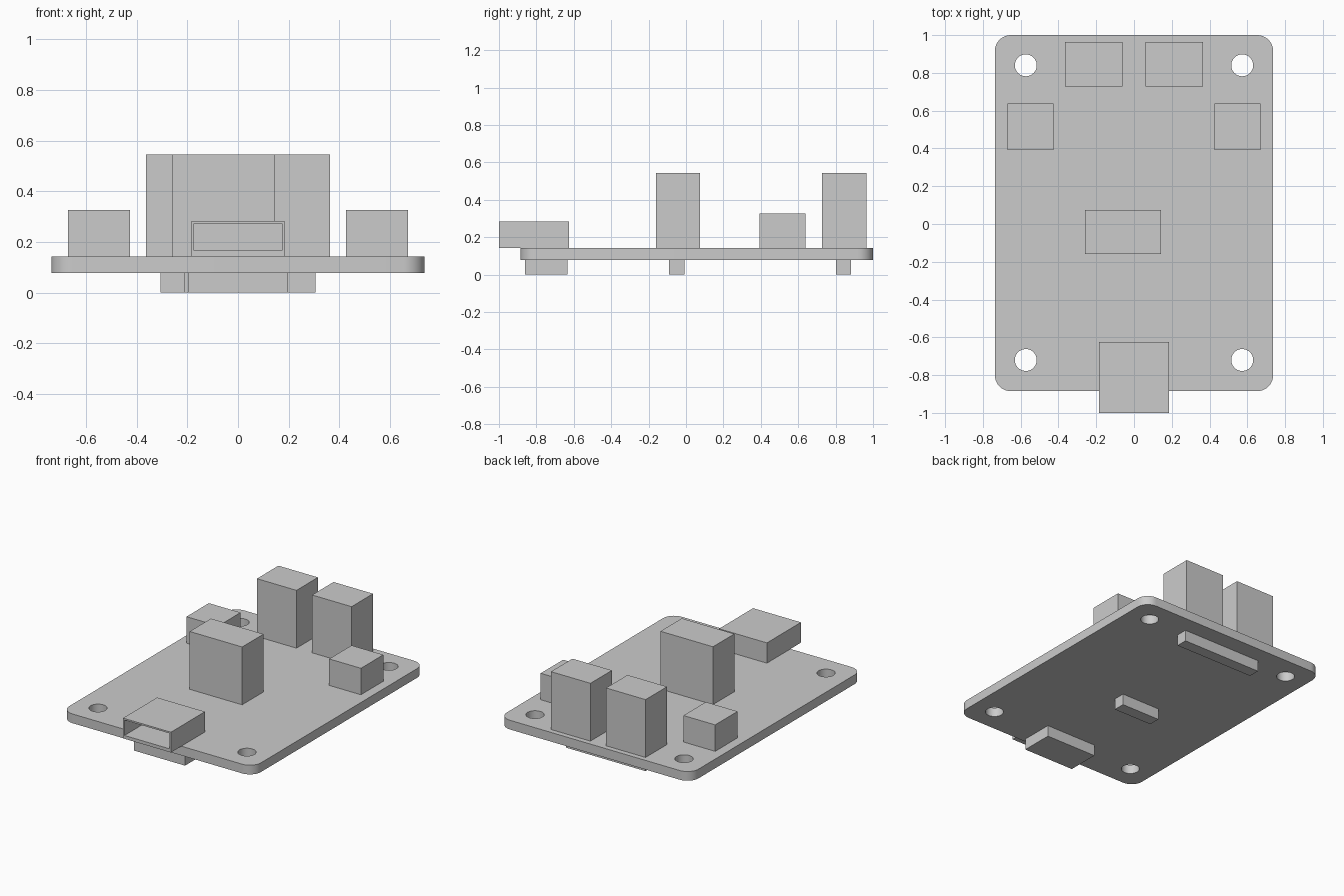
import bpy, bmesh
from math import pi, cos, sin
from mathutils import Vector

old = bpy.data.objects.get("Cube")
if old:
    bpy.data.objects.remove(old, do_unlink=True)

grey = bpy.data.materials.new("plain_grey")
grey.use_nodes = True
grey.diffuse_color = (0.6, 0.6, 0.6, 1)
grey.node_tree.nodes["Principled BSDF"].inputs["Base Color"].default_value = (0.6, 0.6, 0.6, 1)

BOTTOM, TOP = 0.078, 0.142   # board faces


def add_object(name, bm):
    bmesh.ops.recalc_face_normals(bm, faces=bm.faces)
    mesh = bpy.data.meshes.new(name)
    bm.to_mesh(mesh)
    bm.free()
    mesh.materials.append(grey)
    obj = bpy.data.objects.new(name, mesh)
    bpy.context.collection.objects.link(obj)
    return obj


def box_mesh(x, y, z):
    bm = bmesh.new()
    bmesh.ops.create_cube(bm, size=1)
    for v in bm.verts:
        v.co = Vector([lo + (c + 0.5) * (hi - lo) for c, (lo, hi) in zip(v.co, (x, y, z))])
    return bm


def box(name, x, y, z):
    return add_object(name, box_mesh(x, y, z))


def arc(cx, cy, r, start, sweep, steps):
    return [(cx + r * cos(start + sweep * i / steps), cy + r * sin(start + sweep * i / steps))
            for i in range(steps + 1)]


# Circuit board: rounded outline with four mounting holes
HALF_X, FRONT, BACK, R = 0.737, -0.885, 1.0, 0.085
outline = []
corners = [(HALF_X - R, BACK - R), (R - HALF_X, BACK - R), (R - HALF_X, FRONT + R), (HALF_X - R, FRONT + R)]
for i, (cx, cy) in enumerate(corners):
    outline += arc(cx, cy, R, i * pi / 2, pi / 2, 10)
loops = [outline]
for hx in (-0.573, 0.573):
    for hy in (-0.72, 0.84):
        loops.append(arc(hx, hy, 0.058, 0, 2 * pi, 40)[:-1])

bm = bmesh.new()
edges = []
for loop in loops:
    verts = [bm.verts.new((px, py, BOTTOM)) for px, py in loop]
    edges += [bm.edges.new((verts[i - 1], verts[i])) for i in range(len(verts))]
bmesh.ops.triangle_fill(bm, edges=edges, use_beauty=True, use_dissolve=False)
extruded = bmesh.ops.extrude_face_region(bm, geom=bm.faces[:], use_keep_orig=True)
for v in extruded["geom"]:
    if isinstance(v, bmesh.types.BMVert):
        v.co.z = TOP
board = add_object("board", bm)
bpy.ops.object.select_all(action='DESELECT')
board.select_set(True)
bpy.context.view_layer.objects.active = board
bpy.ops.object.shade_smooth_by_angle(angle=pi / 6)

# Paired blocks on the top face
for side, s in (("left", 1), ("right", -1)):
    box("tall_block_" + side, sorted((s * 0.06, s * 0.364)), (0.728, 0.964), (TOP, 0.544))
    box("low_block_" + side, sorted((s * 0.427, s * 0.671)), (0.392, 0.638), (TOP, 0.326))

# Tall block near the middle
box("centre_block", (-0.26, 0.144), (-0.16, 0.075), (TOP, 0.544))

# Hollow socket overhanging the front edge
bm = box_mesh((-0.184, 0.184), (-1.0, -0.626), (TOP, 0.283))
mouth = min(bm.faces, key=lambda f: f.calc_center_median().y)
bmesh.ops.inset_region(bm, faces=[mouth], thickness=0.011, use_even_offset=True)
for v in mouth.verts:
    if v.co.z < 0.2:
        v.co.z += 0.012
cavity = bmesh.ops.extrude_discrete_faces(bm, faces=[mouth])["faces"][0]
for v in cavity.verts:
    v.co.y += 0.36
add_object("front_socket", bm)

# Parts under the board
box("under_front_block", (-0.197, 0.195), (-0.86, -0.633), (0, BOTTOM))
box("under_centre_block", (-0.213, 0.085), (-0.091, -0.009), (0, BOTTOM))
box("under_back_strip", (-0.306, 0.306), (0.802, 0.882), (0, BOTTOM))
